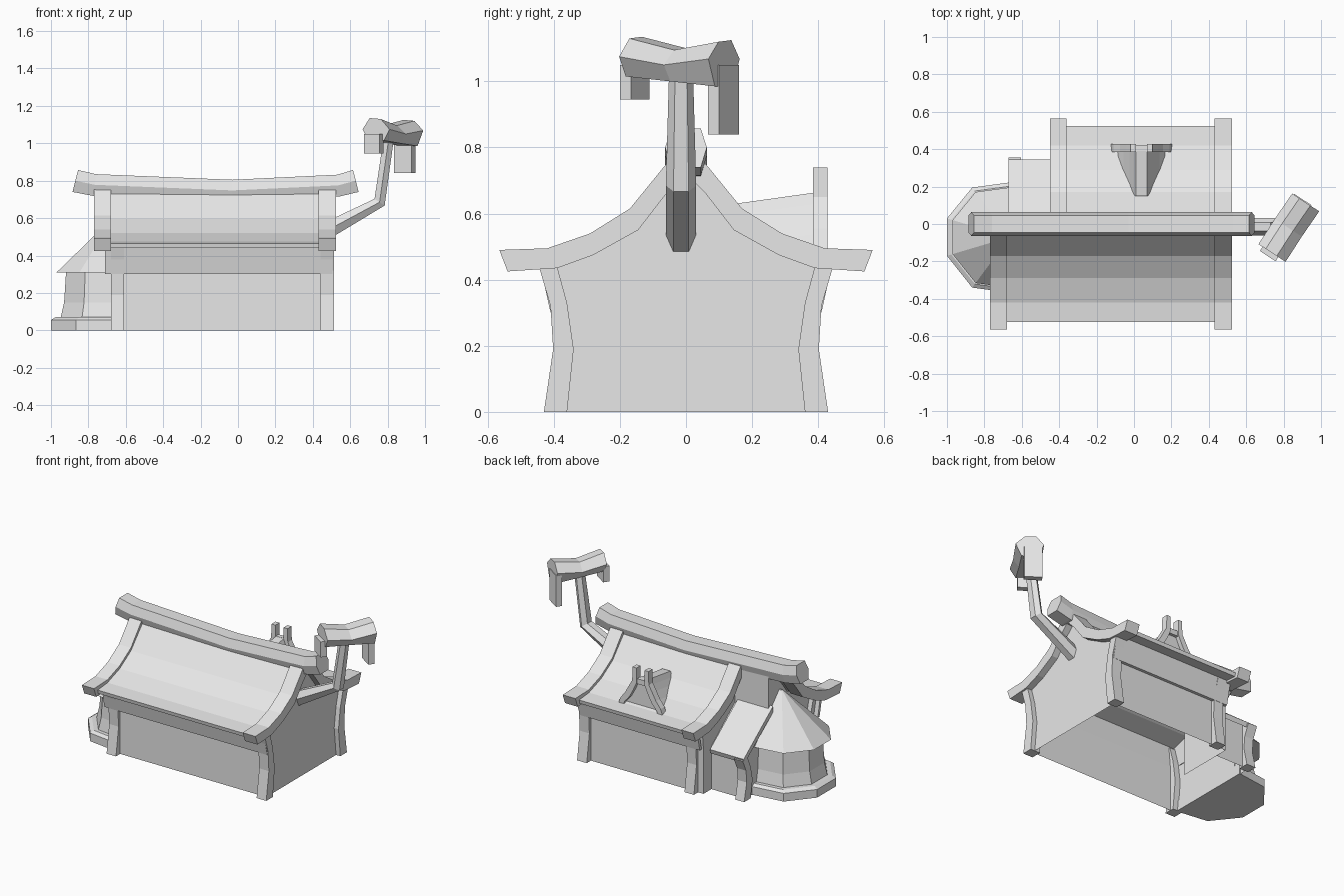
import bpy, bmesh
from mathutils import Vector

cube = bpy.data.objects.get("Cube")
if cube:
    bpy.data.objects.remove(cube)

GREY = (0.8, 0.8, 0.8, 1)
mat = bpy.data.materials.new("pale_grey")
mat.use_nodes = True
mat.diffuse_color = GREY
mat.node_tree.nodes["Principled BSDF"].inputs["Base Color"].default_value = GREY


def loft(name, rings, skip=(), caps=True):
    """Bridge equal rings of points; skip leaves out numbered side strips."""
    bm = bmesh.new()
    rows = [[bm.verts.new(p) for p in r] for r in rings]
    n = len(rows[0])
    for a, b in zip(rows, rows[1:]):
        for i in range(n):
            if i not in skip:
                j = (i + 1) % n
                bm.faces.new((a[i], a[j], b[j], b[i]))
    if caps:
        bm.faces.new(rows[0])
        bm.faces.new(rows[-1])
    bmesh.ops.recalc_face_normals(bm, faces=bm.faces)
    me = bpy.data.meshes.new(name)
    bm.to_mesh(me)
    bm.free()
    me.materials.append(mat)
    ob = bpy.data.objects.new(name, me)
    bpy.context.collection.objects.link(ob)
    return ob


def along_x(name, pts, x0, x1, skip=()):
    return loft(name, [[(x, y, z) for y, z in pts] for x in (x0, x1)], skip)


def along_y(name, pts, y0, y1):
    return loft(name, [[(x, y, z) for x, z in pts] for y in (y0, y1)])


def strip(upper, lower):
    return upper + lower[::-1]


# Half profiles (distance from the ridge line, height)
beam = strip([(0.565, .49), (.42, .495), (.29, .54), (.17, .615), (.06, .75), (0, .77)],
             [(0.54, .425), (.39, .435), (.28, .475), (.145, .55), (.06, .66), (0, .72)])
roof = strip([(0.525, .465), (.42, .475), (.29, .52), (.17, .595), (.05, .73), (0, .76)],
             [(0.52, .44), (.41, .45), (.28, .49), (.15, .56), (.04, .69), (0, .72)])
post = strip([(0.43, 0), (.402, .19), (.41, .32), (.445, .44)],
             [(0.36, 0), (.34, .19), (.36, .33), (.39, .44)])
wall = [(0, 0), (.385, 0), (.385, .3), (.4, .45), (.28, .485), (.145, .56), (.05, .69), (0, .73)]
skirt = [(0.41, .3), (.445, .46), (.425, .46), (.39, .3)]

# House body, built as a front half and a shorter back half
for side, s, end in (("front", -1, -.68), ("back", 1, -.36)):
    def half(pts):
        return [(s * y, z) for y, z in pts]
    shift = end + .68 if s > 0 else 0
    along_x(side + "_house_wall", half(wall), end + (.03 if s < 0 else -.04), .48, skip=(0, 7))
    along_x(side + "_roof", half(roof), end - .01, .44)
    along_x(side + "_eave_skirt", half(skirt), -.71 + shift, .505)
    along_x(side + "_right_gable_beam", half(beam), .43, .525)
    along_x(side + "_left_gable_beam", half(beam), end - .09, end)
    along_x(side + "_right_post", half(post), .44, .512)
    along_x(side + "_left_post", half(post), -.68 + shift, -.61 + shift)

# Ridge log with lifted ends
rings = []
for x, z, lean in ((-.87, .8, .015), (-.765, .778, .005), (-.03, .748, 0),
                   (.535, .775, -.005), (.63, .8, -.015)):
    rings.append([(x + lean, -.045, z + .057), (x + lean, .045, z + .057), (x, .063, z),
                  (x - lean, .045, z - .06), (x - lean, -.045, z - .06), (x, -.063, z)])
loft("ridge_log", rings)

# Lean-to annex behind the left end
along_x("annex_upper_wall", [(0, .3), (.05, .3), (.05, .73), (0, .73)], -.65, -.4)
along_x("annex_wall", [(0, 0), (.3, 0), (.3, .29), (.05, .49), (0, .49)], -.65, -.4, skip=(0, 4))
along_x("annex_roof", [(.03, .53), (.345, .29), (.335, .26), (.03, .49)], -.672, -.42)
along_x("annex_post", [(y - .09, z * .64) for y, z in post], -.672, -.605)

# Half-round turret on the left end
outline = [(.02, .295), (-.2, .265), (-.335, .1), (-.335, -.1), (-.2, -.27), (.02, -.3)]


def turret_ring(scale, z):
    return [(-.665 + (x * scale if x < 0 else x), -.07 + y * scale, z) for x, y in outline]


loft("turret_base", [turret_ring(*r) for r in ((1, 0), (1, .055), (.93, .07))])
loft("turret_wall", [turret_ring(*r) for r in ((.85, .06), (.79, .15), (.76, .31))])
cone = [turret_ring(.91, .31), turret_ring(.02, .6)]
loft("turret_roof", cone)

# Bell-shaped dormer with a forked frame
CX = .04
bell = [(.135, .45), (.125, .5), (.095, .54), (.065, .59), (.045, .63), (.03, .665)]
full = [(CX - x, z) for x, z in bell] + [(CX + x, z) for x, z in bell[::-1]]
back = [(x, .15, z - .035) for x, z in full]
loft("dormer_body", [[(x, .4, z) for x, z in full], back])
horn = strip([(.17, .455), (.15, .51), (.115, .555), (.085, .61), (.062, .65), (.06, .74)],
             [(.135, .44), (.12, .49), (.085, .53), (.055, .585), (.03, .64), (.03, .74)])
for side, s in (("left", 1), ("right", -1)):
    along_y(side + "_dormer_frame", [(CX + s * x, z) for x, z in horn], .385, .428)
along_y("dormer_frame_tie", [(CX - .05, .63), (CX + .05, .63), (CX + .04, .665), (CX - .04, .665)],
        .39, .42)

# Bent six-sided bracket arm
rings = []
for x, z, dx, dz, w in ((.46, .525, -.022, .04, .046), (.757, .685, -.027, .018, .046),
                        (.808, 1.04, -.027, .005, .036)):
    rings.append([(x + dx * k, -.015 + w * j, z + dz * k)
                  for j, k in ((-1, 0), (-.5, 1), (.5, 1), (1, 0), (.5, -1), (-.5, -1))])
loft("bracket_arm", rings)

# Small capped crosspiece on the arm, turned at an angle
across = Vector((.84, -.55, 0))
rings = []
for cx, cy, top, mid, low in ((.738, -.155, 1.135, 1.075, 1.015), (.825, -.02, 1.1, 1.05, 1.0),
                              (.918, .115, 1.125, 1.068, .985)):
    c = Vector((cx, cy, 0))
    rings.append([c + across * k + Vector((0, 0, z)) for k, z in
                  ((-.04, top), (.03, top - .005), (.086, mid), (.05, low), (-.05, low), (-.086, mid))])
loft("crosspiece", rings)

# Hanging tabs below both ends of the crosspiece
along = Vector((.55, .84, 0))
for name, cx, cy, low, w in (("long_tab", .892, .114, .84, .055), ("short_tab", .726, -.155, .945, .05)):
    c = Vector((cx, cy, 0))
    loft(name, [[c + across * a * w + along * b * .02 + Vector((0, 0, z))
                 for a, b in ((-1, -1), (1, -1), (1, 1), (-1, 1))] for z in (low, 1.05)])
